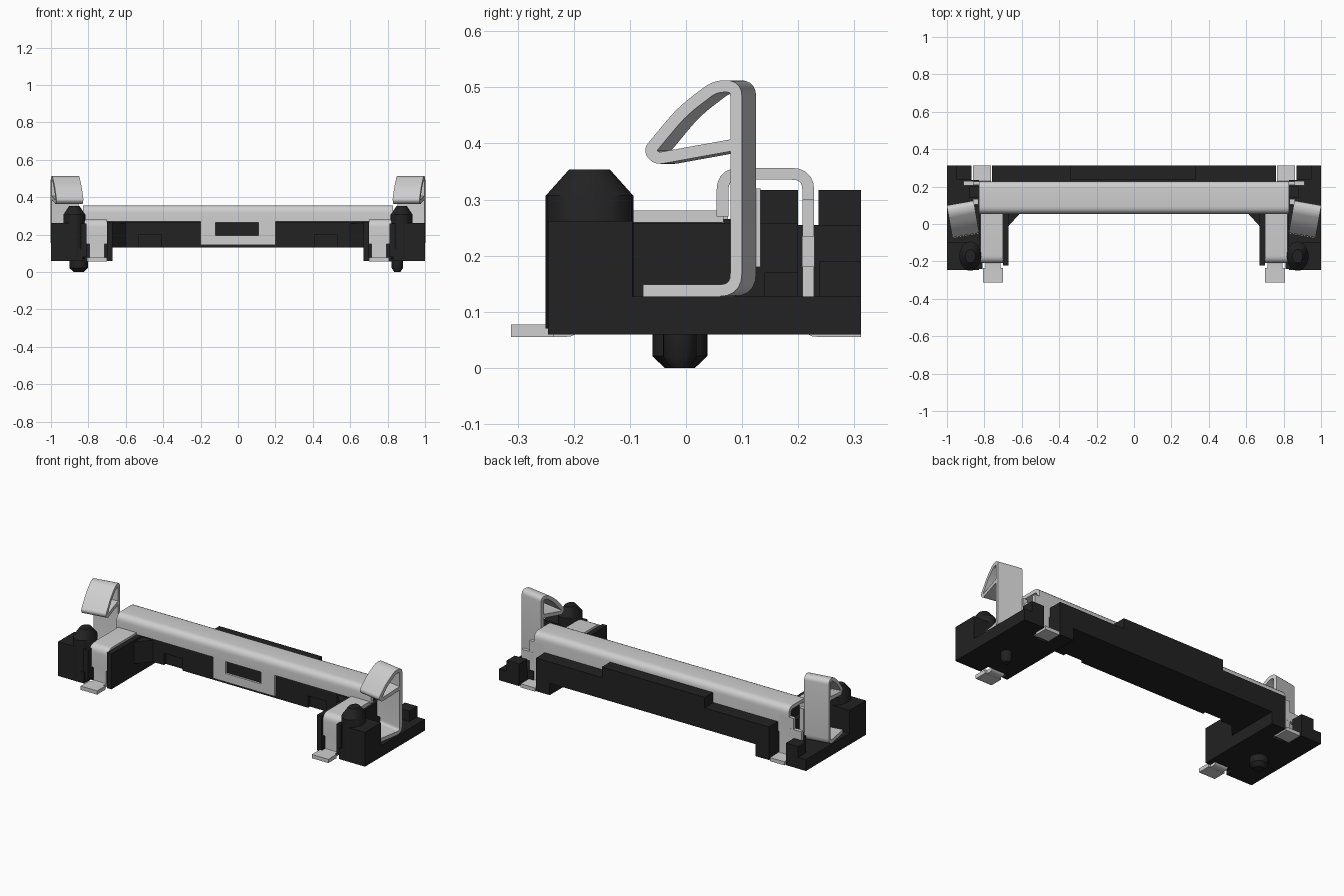
import bpy, bmesh, math
from mathutils import Vector, Matrix

if "Cube" in bpy.data.objects:
    bpy.data.objects.remove(bpy.data.objects["Cube"])


def material(name, v):
    m = bpy.data.materials.new(name)
    m.diffuse_color = (v, v, v, 1)
    m.use_nodes = True
    m.node_tree.nodes["Principled BSDF"].inputs["Base Color"].default_value = m.diffuse_color
    return m


BLACK = material("black_plastic", 0.016)
STEEL = material("pale_steel", 0.62)


def finish(name, bm, mat, smooth=False):
    bmesh.ops.recalc_face_normals(bm, faces=bm.faces)
    me = bpy.data.meshes.new(name)
    bm.to_mesh(me)
    bm.free()
    me.materials.append(mat)
    ob = bpy.data.objects.new(name, me)
    bpy.context.collection.objects.link(ob)
    if smooth:
        bpy.ops.object.select_all(action='DESELECT')
        ob.select_set(True)
        bpy.context.view_layer.objects.active = ob
        bpy.ops.object.shade_smooth_by_angle(angle=math.radians(35))
    return ob


def prism(name, outline, z0, z1, mat):
    """Extrude an xy outline between two heights."""
    bm = bmesh.new()
    lo = [bm.verts.new((x, y, z0)) for x, y in outline]
    hi = [bm.verts.new((x, y, z1)) for x, y in outline]
    bm.faces.new(lo)
    bm.faces.new(hi)
    n = len(outline)
    for i in range(n):
        j = (i + 1) % n
        bm.faces.new((lo[i], lo[j], hi[j], hi[i]))
    return finish(name, bm, mat)


def box(name, x0, x1, y0, y1, z0, z1, mat=BLACK):
    return prism(name, [(x0, y0), (x1, y0), (x1, y1), (x0, y1)], z0, z1, mat)


def lathe(name, x, y, profile, sx=1.0, n=24):
    """Turn (radius, z) rings around a vertical axis."""
    bm = bmesh.new()
    rings = [[bm.verts.new((x + sx * r * math.cos(2 * math.pi * i / n),
                            y + r * math.sin(2 * math.pi * i / n), z))
              for i in range(n)] for r, z in profile]
    for a, b in zip(rings, rings[1:]):
        for i in range(n):
            j = (i + 1) % n
            bm.faces.new((a[i], a[j], b[j], b[i]))
    bm.faces.new(rings[0])
    bm.faces.new(rings[-1])
    return finish(name, bm, BLACK, True)


def rounded(pts, r, seg=5):
    pts = [Vector(p) for p in pts]
    out = [pts[0]]
    for a, p, b in zip(pts, pts[1:], pts[2:]):
        u, v = (a - p), (b - p)
        d = min(r, u.length * 0.45, v.length * 0.45)
        s, e = p + u.normalized() * d, p + v.normalized() * d
        for i in range(seg + 1):
            t = i / seg
            out.append(s * (1 - t) ** 2 + p * (2 * t * (1 - t)) + e * t * t)
    return out + [pts[-1]]


def ribbon(name, path, x0, x1, r=0.03, t=0.021, turn=0.0, pivot=(0, 0, 0)):
    """Bent sheet metal: a (y, z) centre line with thickness, spanning x0..x1."""
    pts = rounded(path, r)
    bm = bmesh.new()
    rows = []
    for i, p in enumerate(pts):
        d = (pts[min(i + 1, len(pts) - 1)] - pts[max(i - 1, 0)]).normalized()
        o = Vector((-d.y, d.x)) * t / 2
        a, b = p + o, p - o
        rows.append([bm.verts.new(c) for c in ((x0, a.x, a.y), (x1, a.x, a.y),
                                               (x1, b.x, b.y), (x0, b.x, b.y))])
    for a, b in zip(rows, rows[1:]):
        for i in range(4):
            j = (i + 1) % 4
            bm.faces.new((a[i], a[j], b[j], b[i]))
    bm.faces.new(rows[0])
    bm.faces.new(rows[-1])
    bmesh.ops.rotate(bm, verts=bm.verts, cent=pivot, matrix=Matrix.Rotation(turn, 3, 'Z'))
    return finish(name, bm, STEEL, True)


# long plastic beam with its raised back wall
box("beam", -0.76, 0.76, 0.085, 0.312, 0.13, 0.255)
box("beam_core", -0.80, 0.80, 0.085, 0.2, 0.13, 0.317)
box("beam_back_wall", -0.34, 0.33, 0.236, 0.312, 0.255, 0.317)
box("beam_front_centre", -0.41, 0.41, 0.067, 0.085, 0.13, 0.265)

# steel cover channel
ribbon("steel_cover", [(0.065, 0.27), (0.065, 0.346), (0.218, 0.346), (0.218, 0.2)],
       -0.83, 0.83)

# steel centre tab with a window
box("tab_left", -0.2, -0.12, 0.055, 0.075, 0.145, 0.285, STEEL)
box("tab_right", 0.11, 0.2, 0.055, 0.075, 0.145, 0.285, STEEL)
box("tab_bottom", -0.12, 0.11, 0.055, 0.075, 0.145, 0.195, STEEL)
box("tab_top", -0.12, 0.11, 0.055, 0.075, 0.265, 0.285, STEEL)

CLIP = [(-0.065, 0.138), (0.103, 0.138), (0.103, 0.502), (0.065, 0.502), (0.005, 0.457),
        (-0.054, 0.387), (-0.040, 0.373), (0.095, 0.397)]

for s, side in ((-1, "left"), (1, "right")):
    def mbox(name, x0, x1, *rest):
        a, b = sorted((s * x0, s * x1))
        return box(f"{side}_{name}", a, b, *rest)

    def mribbon(name, path, x0, x1, **kw):
        a, b = sorted((s * x0, s * x1))
        return ribbon(f"{side}_{name}", path, a, b, **kw)

    # beam front around a shallow recess
    mbox("beam_front_inner", 0.53, 0.67, 0.067, 0.085, 0.13, 0.265)
    mbox("beam_front_recess_top", 0.41, 0.53, 0.067, 0.085, 0.2, 0.265)

    # plastic arm and end plate
    mbox("arm", 0.67, 0.83, -0.183, 0.2, 0.06, 0.258)
    mbox("arm_rear", 0.67, 0.76, 0.2, 0.312, 0.06, 0.2)
    mbox("arm_inner_lip", 0.67, 0.70, -0.222, 0.065, 0.06, 0.268)
    mbox("arm_outer_lip", 0.81, 0.84, -0.24, -0.18, 0.08, 0.258)
    mbox("end_plate", 0.83, 1.0, -0.246, 0.235, 0.06, 0.127)
    mbox("end_plate_rear", 0.87, 1.0, 0.235, 0.312, 0.06, 0.127)
    mbox("rear_block", 0.87, 0.95, 0.238, 0.312, 0.127, 0.19)
    mbox("rear_step", 0.83, 0.88, 0.14, 0.2, 0.127, 0.17)
    mbox("front_block", 0.87, 1.0, -0.246, -0.095, 0.127, 0.262)
    tri = [(s * 0.67, 0.067), (s * 0.60, 0.067), (s * 0.67, -0.01)]
    prism(f"{side}_corner_gusset", tri, 0.13, 0.258, BLACK)

    # guide post and locating peg
    lathe(f"{side}_guide_post", s * 0.875, -0.172,
          [(0.078, 0.07), (0.078, 0.307), (0.036, 0.354)], sx=0.75)
    w = 0.049 if s < 0 else 0.03
    lathe(f"{side}_locating_peg", s * 0.852, -0.011,
          [(w, 0.07), (w, 0.021), (w * 0.55, 0.0)])

    # steel arm strip with front solder foot
    mribbon("front_strip", [(0.067, 0.27), (-0.198, 0.27), (-0.198, 0.15)], 0.70, 0.82)
    mribbon("front_leg", [(-0.198, 0.17), (-0.198, 0.066), (-0.24, 0.066)],
            0.713, 0.795, r=0.015)
    mbox("front_foot", 0.70, 0.807, -0.312, -0.235, 0.055, 0.077, STEEL)

    # steel rear leg with solder foot, and side wing
    mribbon("rear_leg", [(0.218, 0.3), (0.218, 0.066), (0.312, 0.066)],
            0.765, 0.86, r=0.015)
    mbox("rear_wing", 0.83, 0.912, 0.207, 0.229, 0.18, 0.235, STEEL)

    # bent spring clip and its small wing
    mribbon("spring_clip", CLIP, 0.842, 0.988, turn=-s * math.radians(10),
            pivot=(s * 0.915, 0.03, 0))
    mbox("clip_wing", 0.832, 0.86, 0.105, 0.133, 0.18, 0.32, STEEL)
